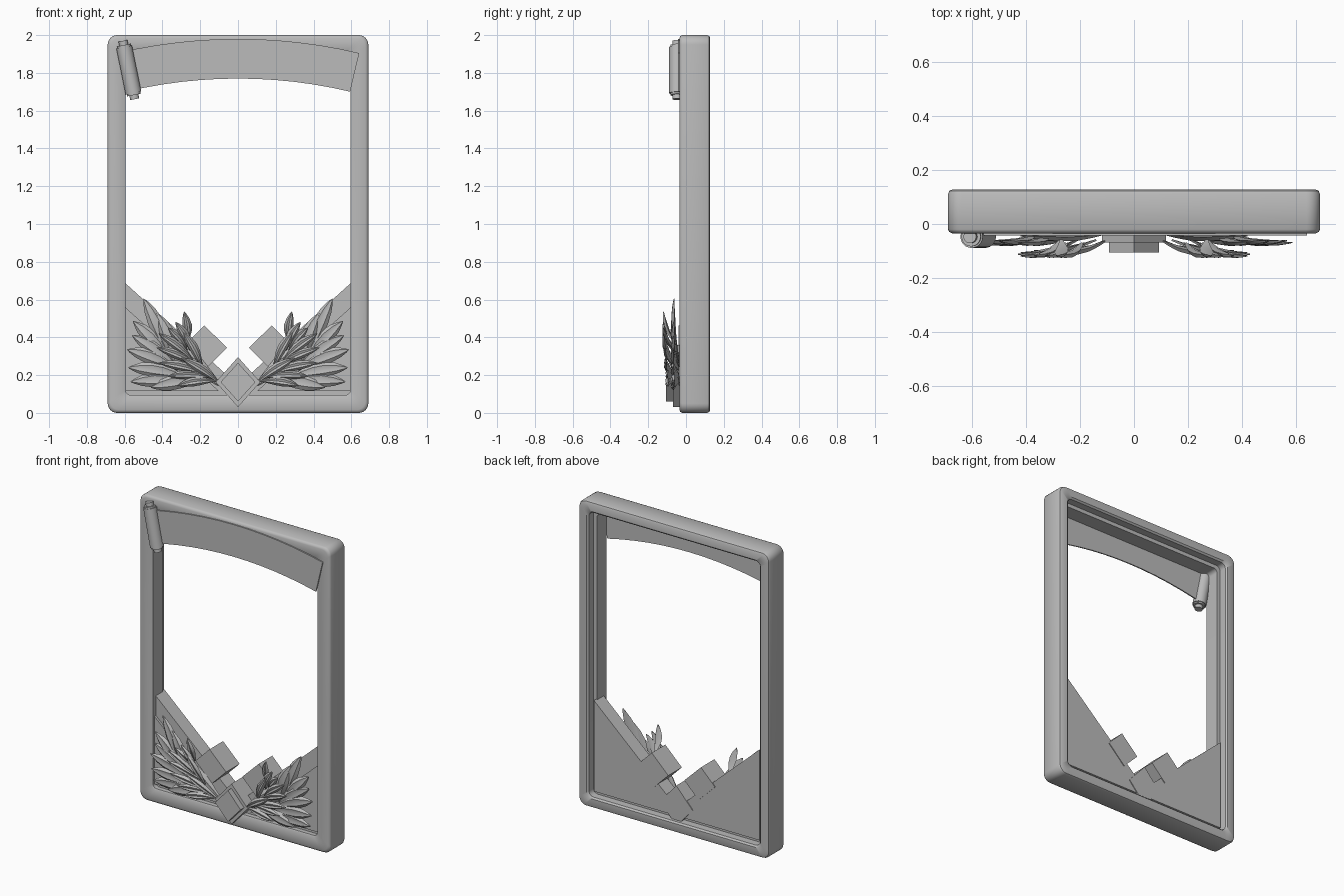
import bpy, bmesh, math
from mathutils import Vector, Matrix

cube = bpy.data.objects.get("Cube")
if cube:
    bpy.data.objects.remove(cube)

grey = bpy.data.materials.new("plain grey")
grey.use_nodes = True
grey.diffuse_color = (0.5, 0.5, 0.5, 1)
grey.node_tree.nodes["Principled BSDF"].inputs["Base Color"].default_value = grey.diffuse_color


def finish(bm, name, smooth=None, mirror=False):
    bmesh.ops.recalc_face_normals(bm, faces=bm.faces)
    me = bpy.data.meshes.new(name)
    bm.to_mesh(me)
    bm.free()
    ob = bpy.data.objects.new(name, me)
    bpy.context.collection.objects.link(ob)
    me.materials.append(grey)
    if mirror:
        ob.modifiers.new("mirror", 'MIRROR')
    if smooth:
        bpy.ops.object.select_all(action='DESELECT')
        ob.select_set(True)
        bpy.context.view_layer.objects.active = ob
        bpy.ops.object.shade_smooth_by_angle(angle=math.radians(smooth))
    return ob


def bridge(bm, rings, closed=False):
    """Skin a list of equal vertex rings with quads."""
    pairs = list(zip(rings, rings[1:] + rings[:1])) if closed else list(zip(rings, rings[1:]))
    for a, b in pairs:
        n = len(a)
        for i in range(n):
            j = (i + 1) % n
            bm.faces.new((a[i], a[j], b[j], b[i]))


def prism(bm, points, y0, y1):
    """Extrude an x-z outline from y0 to y1."""
    rings = [[bm.verts.new((x, y, z)) for x, z in points] for y in (y0, y1)]
    bridge(bm, rings)
    for r in rings:
        bm.faces.new(r)


def rounded_rect(inset, radius, steps=6):
    hx, hz = 0.69 - inset, 1.0 - inset
    pts = []
    for q, (sx, sz) in enumerate(((1, 1), (-1, 1), (-1, -1), (1, -1))):
        for k in range(steps + 1):
            a = math.pi / 2 * (q + k / steps)
            pts.append((sx * (hx - radius) + radius * math.cos(a),
                        1 + sz * (hz - radius) + radius * math.sin(a)))
    return pts


# Picture frame: a cross-section of (inset, depth) swept round, with a back rebate
section = [(0, -0.02), (0.005, -0.03), (0.016, -0.035), (0.088, -0.035), (0.095, -0.03),
           (0.095, 0.07), (0.07, 0.07), (0.07, 0.118), (0.06, 0.128),
           (0.016, 0.128), (0.005, 0.123), (0, 0.112)]
bm = bmesh.new()
rings = [[bm.verts.new((x, y, z)) for x, z in rounded_rect(i, 0.05 - 0.25 * i)] for i, y in section]
bridge(bm, rings, closed=True)
finish(bm, "frame", 40)

# Arched ribbon across the top
bm = bmesh.new()
centre_z, arc, steps = -0.8, 0.233, 12
angles = [arc * (2 * k / steps - 1) for k in range(steps + 1)]
angles[0] = -0.215
outline = [(r * math.sin(a), centre_z + r * math.cos(a))
           for r, run in ((2.78, angles), (2.57, angles[::-1])) for a in run]
prism(bm, outline, -0.043, -0.035)
finish(bm, "ribbon")

# Rolled ribbon end with inner core
bm = bmesh.new()
tilt = Matrix.Translation((-0.578, -0.047, 1.815)) @ Matrix.Rotation(-0.2, 4, 'Y')
for radius, length in ((0.042, 0.25), (0.036, 0.27), (0.024, 0.315)):
    bmesh.ops.create_cone(bm, cap_ends=True, segments=24, radius1=radius,
                          radius2=radius, depth=length, matrix=tilt)
finish(bm, "ribbon_roll", 40)

# Sloping corner panels with a slightly raised lower layer
bm = bmesh.new()
prism(bm, [(0.6, 0.69), (0, 0.147), (0, 0.095), (0.6, 0.095)], 0.0, 0.095)
prism(bm, [(0.598, 0.56), (0.1, 0.115), (0.598, 0.115)], -0.015, 0.01)
finish(bm, "corner_panels", mirror=True)


def diamond(bm, x, z, hx, hz, y0, y1):
    prism(bm, [(x + hx, z), (x, z + hz), (x - hx, z), (x, z - hz)], y0, y1)


# Blocks standing on their corners
bm = bmesh.new()
prism(bm, [(0.058, 0.345), (0.178, 0.462), (0.28, 0.36), (0.16, 0.243)], -0.04, 0.1)
finish(bm, "side_blocks", mirror=True)
bm = bmesh.new()
diamond(bm, 0, 0.163, 0.118, 0.132, -0.068, 0.1)
diamond(bm, 0, 0.163, 0.092, 0.102, -0.105, -0.06)
finish(bm, "centre_block")


def leaf(bm, base, tip, y0, y1, width, bend=0.02):
    """Pointed leaf with a raised midrib, bowed forward."""
    b, t = Vector((base[0], y0, base[1])), Vector((tip[0], y1, tip[1]))
    along = (t - b).normalized()
    side = along.cross(Vector((0, 1, 0))).normalized()
    front = side.cross(along).normalized()
    if front.y > 0:
        front = -front
    rings = []
    for s, w in ((0, 0.2), (0.2, 0.55), (0.4, 0.9), (0.6, 1), (0.8, 0.72), (0.93, 0.33), (1, 0.04)):
        bow = math.sin(math.pi * s)
        c = b.lerp(t, s) + side * bend * bow + front * 0.012 * bow
        h = width * w / 2
        offsets = ((-h, -0.004), (-h * 0.5, 0.012 * w), (0, 0.007 * w),
                   (h * 0.5, 0.012 * w), (h, -0.004), (0, -0.01 * w))
        rings.append([bm.verts.new(c + side * u + front * v) for u, v in offsets])
    bridge(bm, rings)
    bm.faces.new(rings[0])
    bm.faces.new(rings[-1])


# Broad leaves spreading behind
bm = bmesh.new()
broad = [((0.37, 0.29), (0.50, 0.605)), ((0.32, 0.25), (0.43, 0.53)),
         ((0.36, 0.27), (0.555, 0.485)), ((0.32, 0.23), (0.587, 0.335)),
         ((0.33, 0.25), (0.56, 0.41)), ((0.28, 0.19), (0.58, 0.24)),
         ((0.26, 0.165), (0.568, 0.165)), ((0.2, 0.17), (0.46, 0.135))]
for n, (base, tip) in enumerate(broad):
    leaf(bm, base, tip, -0.04, -0.064 - 0.006 * (n % 2), 0.082, 0.012)
leaf(bm, (0.1, 0.15), (0.42, 0.36), -0.035, -0.045, 0.1)
finish(bm, "broad_leaves", 30, mirror=True)

# Slender leaves rising in front
bm = bmesh.new()
slender = [((0.27, 0.37), (0.285, 0.535)), ((0.25, 0.33), (0.33, 0.48)),
           ((0.27, 0.33), (0.37, 0.45)), ((0.24, 0.28), (0.42, 0.42)),
           ((0.21, 0.25), (0.43, 0.345)), ((0.18, 0.21), (0.42, 0.265)),
           ((0.14, 0.19), (0.37, 0.195)), ((0.12, 0.17), (0.32, 0.145)),
           ((0.1, 0.16), (0.3, 0.29)), ((0.19, 0.24), (0.29, 0.43))]
for n, (base, tip) in enumerate(slender):
    rise = min(1, tip[1] / 0.42)
    leaf(bm, base, tip, -0.06 - 0.012 * (n % 2), -0.085 - 0.035 * rise, 0.05, 0.01)
finish(bm, "slender_leaves", 30, mirror=True)
